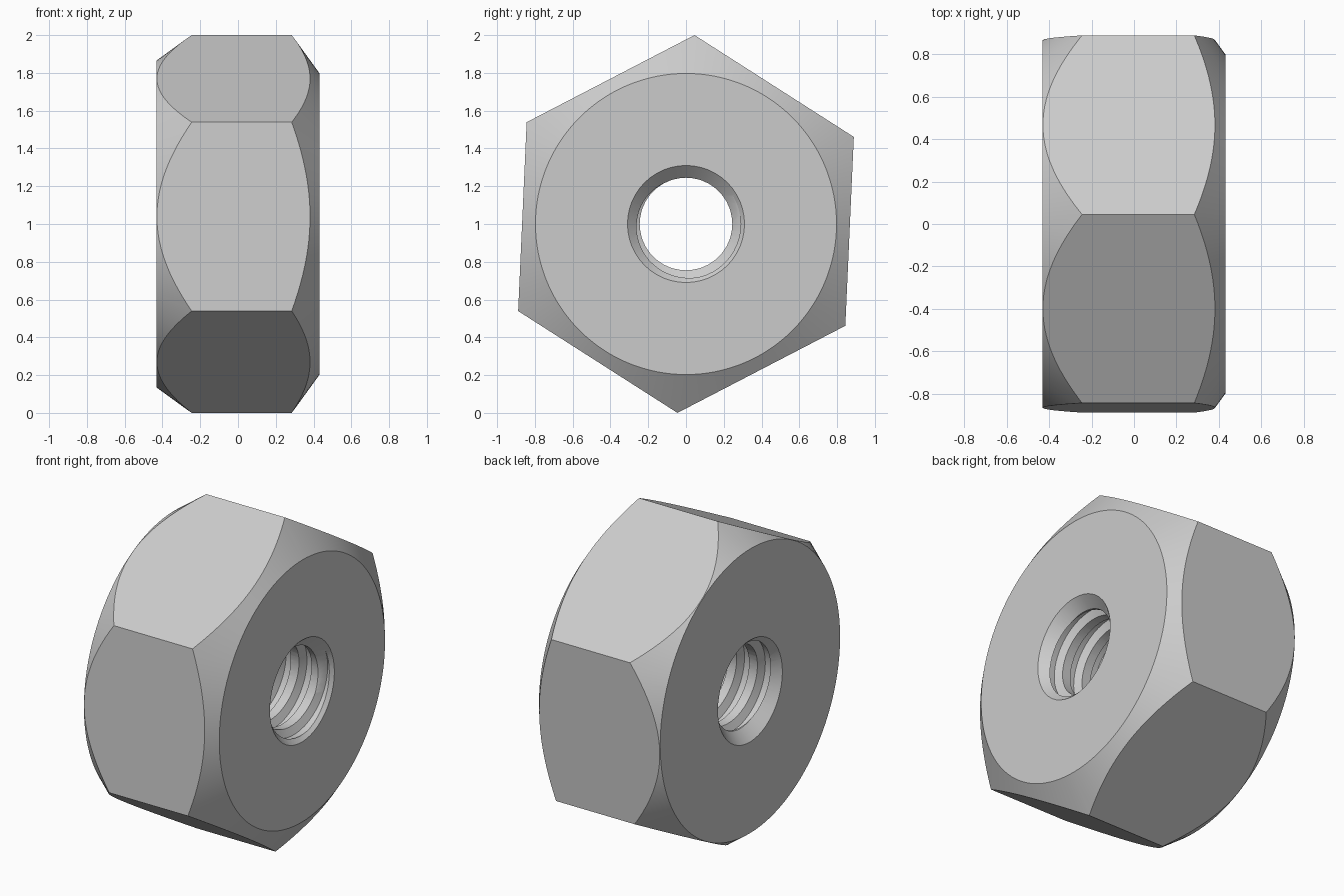
import bpy
import bmesh
from math import sin, cos, pi, radians
from mathutils import Vector

if "Cube" in bpy.data.objects:
    bpy.data.objects.remove(bpy.data.objects["Cube"], do_unlink=True)

HALF = 0.432           # half thickness along x
BORE, ROOT, MOUTH = 0.245, 0.29, 0.31
PITCH = 0.14


def ring_point(x, r, a):
    # the part's axis runs along x at height 1
    return Vector((x, r * cos(a), 1 + r * sin(a)))


def skin(name, rings):
    """Closed solid through a list of equal rings, capped at both ends."""
    bm = bmesh.new()
    loops = [[bm.verts.new(p) for p in ring] for ring in rings]
    n = len(loops[0])
    for a, b in zip(loops, loops[1:]):
        for i in range(n):
            j = (i + 1) % n
            bm.faces.new((a[i], a[j], b[j], b[i]))
    bm.faces.new(loops[0])
    bm.faces.new(loops[-1])
    bmesh.ops.recalc_face_normals(bm, faces=bm.faces)
    mesh = bpy.data.meshes.new(name)
    bm.to_mesh(mesh)
    bm.free()
    obj = bpy.data.objects.new(name, mesh)
    bpy.context.collection.objects.link(obj)
    return obj


def lathe(name, profile, sides, turn=0.0):
    return skin(name, [[ring_point(x, r, turn + 2 * pi * i / sides)
                        for i in range(sides)] for x, r in profile])


def coil(name, steps=48):
    """Trapezoid groove swept along a helix."""
    section = [(-0.052, BORE - 0.02), (0.052, BORE - 0.02),
               (0.02, ROOT), (-0.02, ROOT)]
    start, turns = -0.56, 8
    rings = []
    for i in range(turns * steps + 1):
        a = 2 * pi * i / steps
        x = start + PITCH * i / steps
        rings.append([ring_point(x + dx, r, a) for dx, r in section])
    return skin(name, rings)


# hexagonal body, slightly turned about its axis
nut = lathe("hex_nut", [(-HALF, 1.001), (HALF, 1.001)], 6, radians(90 - 2.58))

# conical corner chamfers, plain bore with countersinks, thread groove
chamfer = lathe("chamfer_envelope", [(-HALF, 0.865), (-0.19, 1.041),
                                     (0.23, 1.076), (HALF, 0.797)], 128)
bore = lathe("bore_cutter", [(-HALF - 0.1, MOUTH + 0.1), (-HALF + 0.065, BORE),
                             (HALF - 0.065, BORE), (HALF + 0.1, MOUTH + 0.1)], 48)
thread = coil("thread_cutter")

bpy.context.view_layer.objects.active = nut
for cutter, mode in ((chamfer, 'INTERSECT'), (bore, 'DIFFERENCE'), (thread, 'DIFFERENCE')):
    cutter.hide_render = True
    mod = nut.modifiers.new(cutter.name, 'BOOLEAN')
    mod.operation = mode
    mod.solver = 'EXACT'
    mod.object = cutter
    bpy.ops.object.modifier_apply(modifier=mod.name)
    bpy.data.objects.remove(cutter, do_unlink=True)

# plain steel grey
steel = bpy.data.materials.new("steel_grey")
steel.use_nodes = True
colour = (0.6, 0.6, 0.6, 1)
steel.diffuse_color = colour
steel.node_tree.nodes["Principled BSDF"].inputs["Base Color"].default_value = colour
nut.data.materials.clear()
nut.data.materials.append(steel)

# smooth cones and thread, crisp flats
for o in bpy.context.selected_objects:
    o.select_set(False)
nut.select_set(True)
bpy.ops.object.shade_smooth_by_angle(angle=radians(25))
